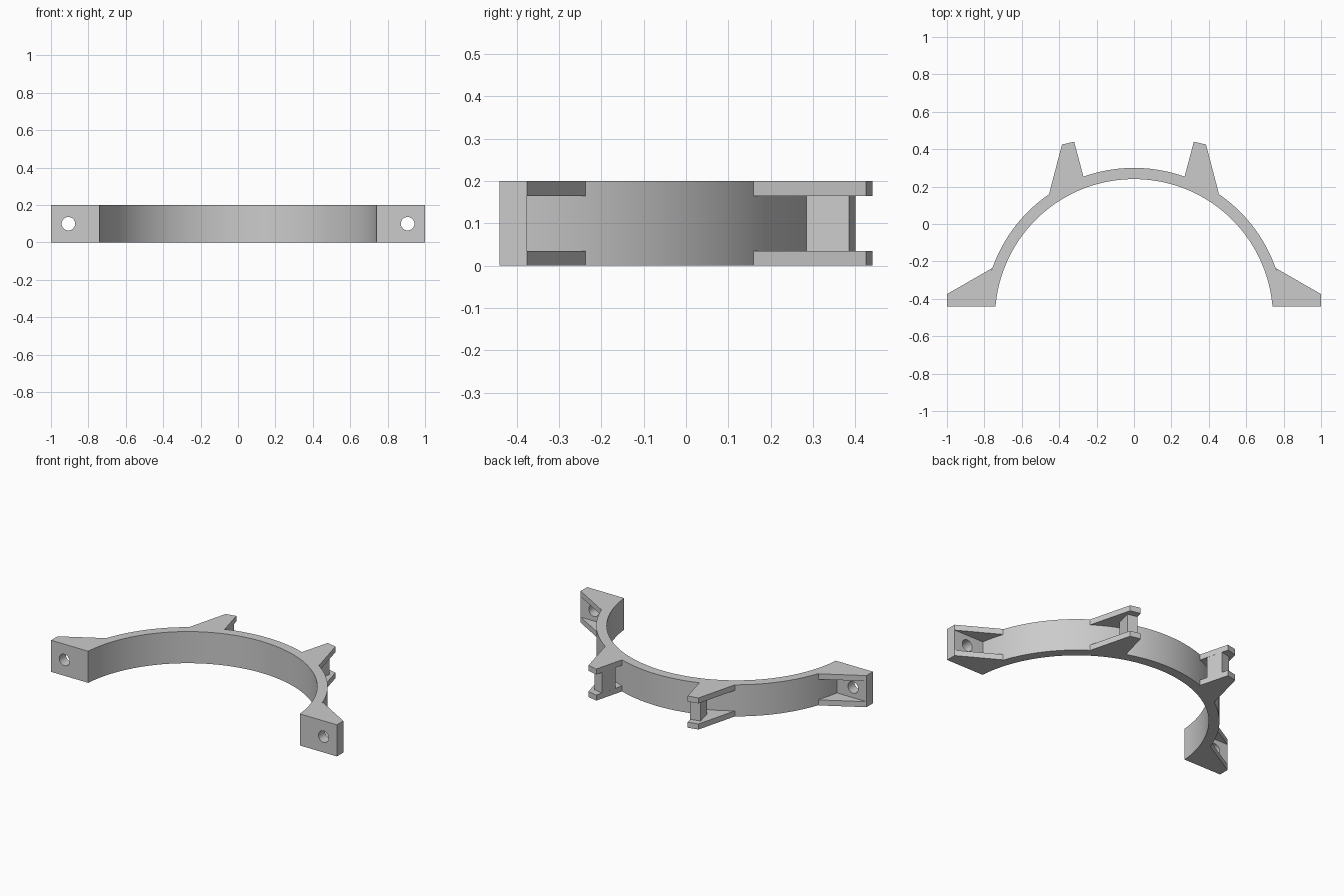
import bpy
import bmesh
import math

H = 0.2            # overall height
T = 0.035          # flange plate thickness
CY = -0.503        # arc centre in y
R_IN, R_OUT = 0.743, 0.803
FRONT = -0.44

cube = bpy.data.objects.get("Cube")
if cube:
    bpy.data.objects.remove(cube, do_unlink=True)

GREY = (0.6, 0.6, 0.6, 1.0)
grey = bpy.data.materials.new("plain_grey")
grey.use_nodes = True
grey.diffuse_color = GREY
grey.node_tree.nodes["Principled BSDF"].inputs["Base Color"].default_value = GREY


def prism(name, outline, z0, z1):
    """Extrude a plan outline between two heights."""
    bm = bmesh.new()
    face = bm.faces.new([bm.verts.new((x, y, z0)) for x, y in outline])
    top = bmesh.ops.extrude_face_region(bm, geom=[face])["geom"]
    bmesh.ops.translate(bm, vec=(0, 0, z1 - z0),
                        verts=[v for v in top if isinstance(v, bmesh.types.BMVert)])
    bmesh.ops.recalc_face_normals(bm, faces=bm.faces)
    mesh = bpy.data.meshes.new(name)
    bm.to_mesh(mesh)
    bm.free()
    mesh.materials.append(grey)
    obj = bpy.data.objects.new(name, mesh)
    bpy.context.collection.objects.link(obj)
    return obj


def activate(obj):
    bpy.ops.object.select_all(action='DESELECT')
    obj.select_set(True)
    bpy.context.view_layer.objects.active = obj


def arc(radius, steps=80):
    """Arc from right to left, both ends on the front plane."""
    start = math.asin((FRONT - CY) / radius)
    sweep = math.pi - 2 * start
    angles = [start + sweep * i / steps for i in range(steps + 1)]
    return [(radius * math.cos(a), CY + radius * math.sin(a)) for a in angles]


def drill(obj, x, z, radius):
    """Cut a round hole through the part along y."""
    bpy.ops.mesh.primitive_cylinder_add(vertices=40, radius=radius, depth=0.4,
                                        location=(x, FRONT, z),
                                        rotation=(math.pi / 2, 0, 0))
    cutter = bpy.context.object
    cutter.name = "hole_cutter"
    cutter.hide_render = True
    mod = obj.modifiers.new("bolt_hole", 'BOOLEAN')
    mod.operation = 'DIFFERENCE'
    mod.solver = 'EXACT'
    mod.object = cutter
    activate(obj)
    bpy.ops.object.modifier_apply(modifier=mod.name)
    bpy.data.objects.remove(cutter, do_unlink=True)
    bpy.ops.object.shade_smooth_by_angle(angle=math.radians(30))


# Curved band
band = prism("curved_band", arc(R_OUT) + arc(R_IN)[::-1], 0, H)
activate(band)
bpy.ops.object.shade_smooth_by_angle(angle=math.radians(30))

# Plan outlines of the repeated parts, given for the left side
foot = [(0.77, FRONT), (1.0, FRONT), (1.0, -0.375), (0.77, -0.375)]
gusset = [(0.77, -0.375), (1.0, -0.375), (0.76, -0.237)]
lug = [(0.27, 0.252), (0.32, 0.44), (0.385, 0.425), (0.455, 0.157)]
post = [(0.309, 0.40), (0.372, 0.385), (0.347, 0.285), (0.284, 0.30)]

for side, sign in (("left", 1), ("right", -1)):
    def flip(outline):
        return [(sign * x, y) for x, y in outline]

    # Mounting foot with bolt hole
    plate = prism(f"foot_plate_{side}", flip(foot), 0, H)
    drill(plate, sign * 0.907, H / 2, 0.036)

    # Paired gussets and lug plates at the bottom and top edges
    for level, z in (("lower", 0), ("upper", H - T)):
        prism(f"{level}_gusset_{side}", flip(gusset), z, z + T)
        prism(f"{level}_lug_{side}", flip(lug), z, z + T)

    # Post joining the two lug plates
    prism(f"lug_post_{side}", flip(post), T, H - T)
